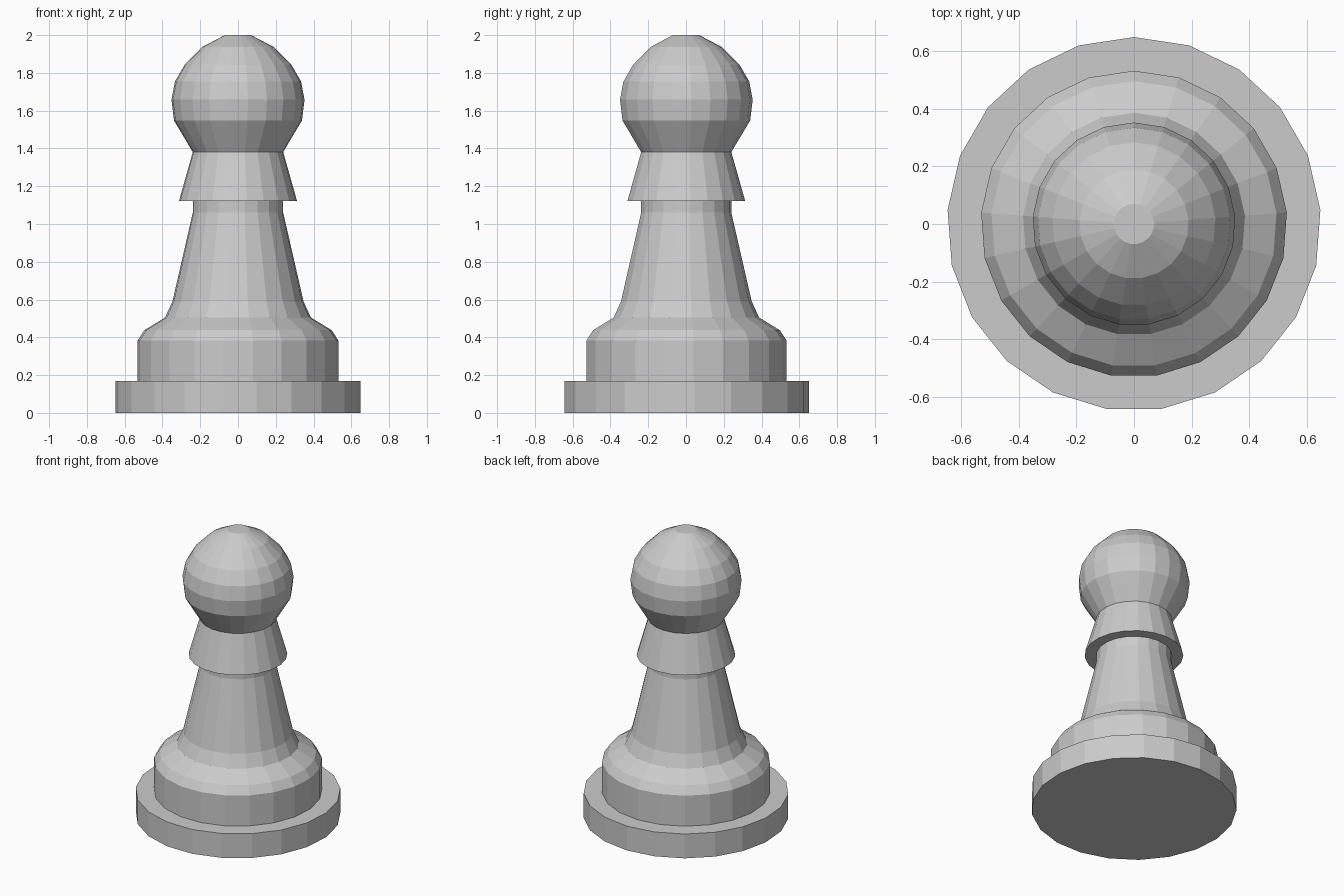
import bpy, bmesh, math

if "Cube" in bpy.data.objects:
    bpy.data.objects.remove(bpy.data.objects["Cube"])

SIDES = 21


def lathe(name, profile):
    """Revolve (radius, z) points into a closed flat-shaded solid, one corner on +y."""
    bm = bmesh.new()
    rings = []
    for r, z in profile:
        ring = []
        for i in range(SIDES):
            a = math.pi / 2 + 2 * math.pi * i / SIDES
            ring.append(bm.verts.new((r * math.cos(a), r * math.sin(a), z)))
        rings.append(ring)
    for low, high in zip(rings, rings[1:]):
        for i in range(SIDES):
            j = (i + 1) % SIDES
            bm.faces.new((low[i], low[j], high[j], high[i]))
    bm.faces.new(rings[0][::-1])
    bm.faces.new(rings[-1])
    mesh = bpy.data.meshes.new(name)
    bm.to_mesh(mesh)
    bm.free()
    obj = bpy.data.objects.new(name, mesh)
    bpy.context.collection.objects.link(obj)
    return obj


# Whole turned piece, from the foot upwards
foot = [(0.65, 0), (0.65, 0.17)]
body = [(0.533, 0.17), (0.533, 0.383), (0.497, 0.438), (0.387, 0.505)]
stem = [(0.348, 0.59), (0.24, 1.06), (0.24, 1.123)]
collar = [(0.313, 1.123), (0.24, 1.381)]
head = [(0.34, 1.548), (0.353, 1.658), (0.335, 1.754),
        (0.284, 1.842), (0.19, 1.937), (0.07, 2.0)]
lathe("pawn", foot + body + stem + collar + head)
